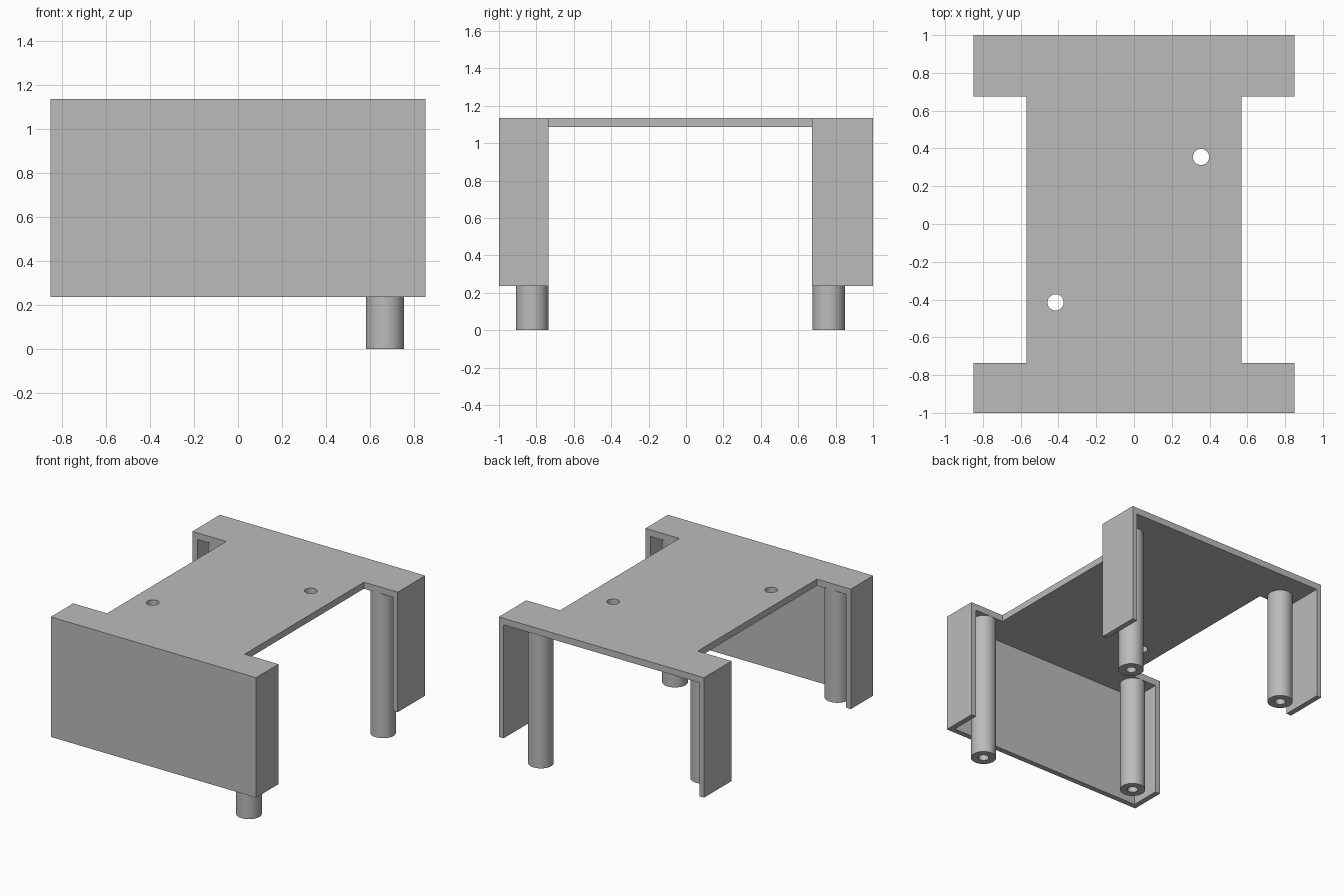
import bpy, bmesh, math
from mathutils import Matrix, Vector

cube = bpy.data.objects.get("Cube")
if cube:
    bpy.data.objects.remove(cube, do_unlink=True)

grey = bpy.data.materials.new("plain_grey")
grey.use_nodes = True
grey.diffuse_color = (0.5, 0.5, 0.5, 1)
grey.node_tree.nodes["Principled BSDF"].inputs["Base Color"].default_value = (0.5, 0.5, 0.5, 1)

WIDTH, BOTTOM, TOP = 0.85, 0.237, 1.135
WALL, UNDERSIDE = 0.04, 1.086
NOTCH_X, NOTCH_FRONT, NOTCH_BACK = 0.57, -0.735, 0.675


def add_object(name, bm):
    bmesh.ops.recalc_face_normals(bm, faces=bm.faces)
    mesh = bpy.data.meshes.new(name)
    bm.to_mesh(mesh)
    bm.free()
    mesh.materials.append(grey)
    obj = bpy.data.objects.new(name, mesh)
    bpy.context.collection.objects.link(obj)
    return obj


def box(name, low, high):
    low, high = Vector(low), Vector(high)
    bm = bmesh.new()
    bmesh.ops.create_cube(bm, size=1, matrix=Matrix.Translation((low + high) / 2)
                          @ Matrix.Diagonal((high - low).to_4d()))
    return add_object(name, bm)


def cylinder(name, x, y, radius):
    bm = bmesh.new()
    bmesh.ops.create_cone(bm, cap_ends=True, segments=32, radius1=radius, radius2=radius,
                          depth=1, matrix=Matrix.Translation((x, y, TOP)))
    return add_object(name, bm)


def tube(name, x, y, low, high, inner=0.036, outer=0.087):
    bm = bmesh.new()
    ring = [bm.verts.new((x + r, y, z)) for r, z in
            ((inner, high), (inner, low), (outer, low), (outer, high))]
    edges = [bm.edges.new((ring[i - 1], ring[i])) for i in range(4)]
    bmesh.ops.spin(bm, geom=ring + edges, cent=(x, y, 0), axis=(0, 0, 1),
                   angle=math.tau, steps=40)
    bmesh.ops.remove_doubles(bm, verts=bm.verts, dist=0.0001)
    return add_object(name, bm)


def activate(obj):
    bpy.ops.object.select_all(action='DESELECT')
    obj.select_set(True)
    bpy.context.view_layer.objects.active = obj


# Cover: a block hollowed from below and behind, notched at the sides, drilled on top
cover = box("cover", (-WIDTH, -1, BOTTOM), (WIDTH, 1, TOP))
cutters = [box("hollow_cutter", (WALL - WIDTH, WALL - 1, 0), (WIDTH - WALL, 1.2, UNDERSIDE))]
for side in (-1, 1):
    a, b = sorted((side * NOTCH_X, side))
    cutters.append(box("notch_cutter", (a, NOTCH_FRONT, 0), (b, NOTCH_BACK, 1.3)))
for x, y in ((0.355, 0.355), (-0.415, -0.415)):
    cutters.append(cylinder("hole_cutter", x, y, 0.043))

activate(cover)
for cutter in cutters:
    cutter.hide_render = True
    mod = cover.modifiers.new("cut", 'BOOLEAN')
    mod.operation, mod.solver, mod.object = 'DIFFERENCE', 'EXACT', cutter
    bpy.ops.object.modifier_apply(modifier=mod.name)
    bpy.data.objects.remove(cutter, do_unlink=True)
bpy.ops.object.shade_smooth_by_angle(angle=math.radians(30))

# Hollow posts: long pair on the left, short pair on the right
for side, x, low in (("left", 0.667, 0), ("right", -0.678, 0.245)):
    for end, y in (("front", -0.823), ("back", 0.763)):
        activate(tube(f"{end}_{side}_post", x, y, low, UNDERSIDE + 0.01))
        bpy.ops.object.shade_smooth_by_angle(angle=math.radians(30))
